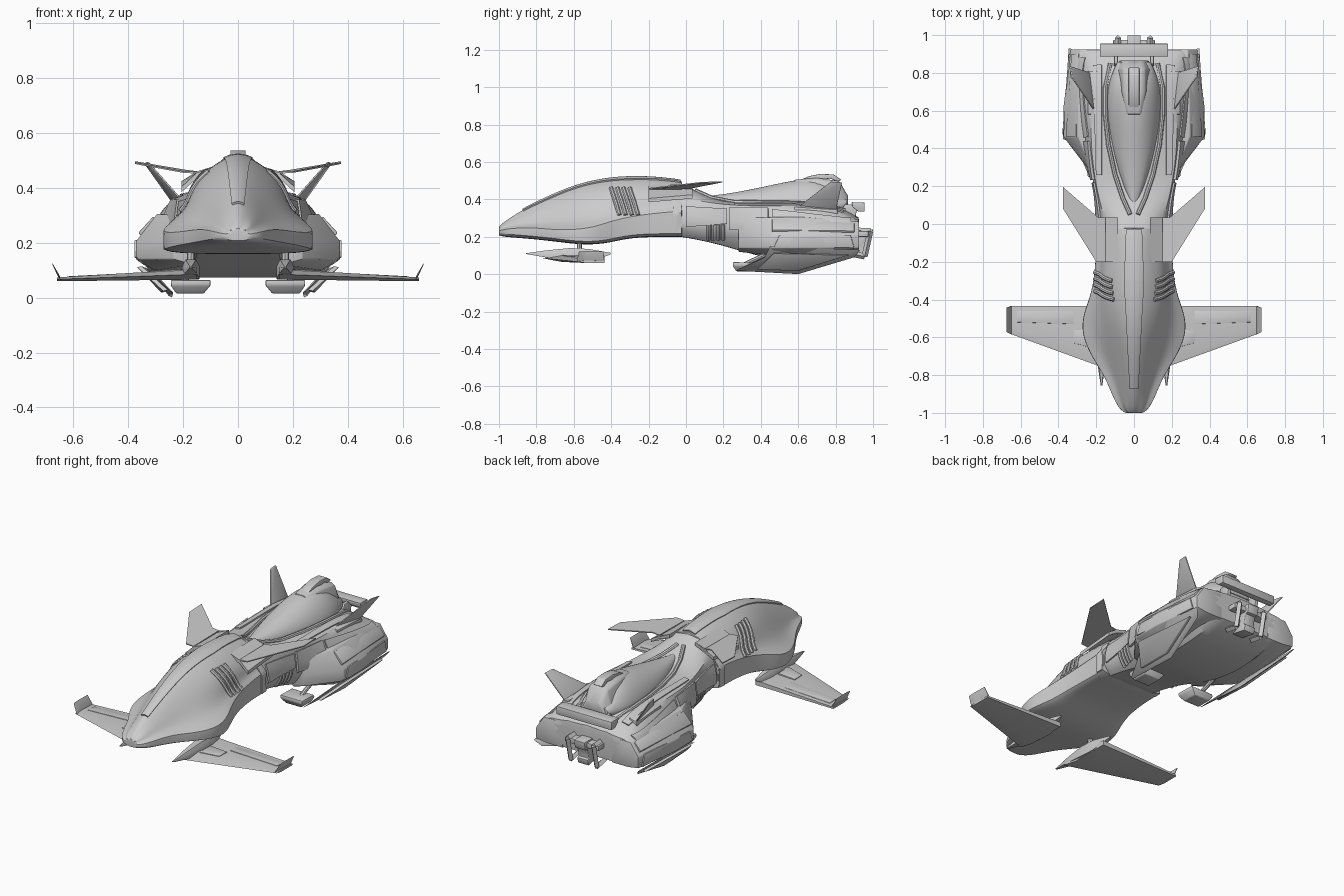
import bpy, bmesh, math
from mathutils import Vector as V


def loft(name, rings, mirror=False, sub=0, bevel=0.0, hard=(), caps=True):
    """Skin equal-length rings of points; `hard` lists ring indices kept as sharp lines."""
    bm = bmesh.new()
    crease = bm.edges.layers.float.new("crease_edge")
    rows = [[bm.verts.new(p) for p in r] for r in rings]
    n = len(rows[0])
    for a, b in zip(rows, rows[1:]):
        for i in range(n):
            j = (i + 1) % n
            bm.faces.new((a[i], a[j], b[j], b[i]))
        for i in hard:
            bm.edges.get((a[i], b[i]))[crease] = 0.7
    if caps:
        for r in (rows[0], rows[-1]):
            for e in bm.faces.new(r).edges:
                e[crease] = 0.8
    bmesh.ops.recalc_face_normals(bm, faces=bm.faces)
    me = bpy.data.meshes.new(name)
    bm.to_mesh(me)
    bm.free()
    ob = bpy.data.objects.new(name, me)
    bpy.context.collection.objects.link(ob)
    bpy.ops.object.select_all(action='DESELECT')
    bpy.context.view_layer.objects.active = ob
    ob.select_set(True)
    if sub:
        ob.modifiers.new("smooth", 'SUBSURF').levels = sub
        bpy.ops.object.modifier_apply(modifier="smooth")
    if bevel:
        m = ob.modifiers.new("bevel", 'BEVEL')
        m.width, m.segments, m.limit_method = bevel, 2, 'ANGLE'
        bpy.ops.object.modifier_apply(modifier="bevel")
    if mirror:
        ob.modifiers.new("mirror", 'MIRROR')
    bpy.ops.object.shade_smooth_by_angle(angle=math.radians(35))
    bpy.context.view_layer.update()
    return ob


def ring(y, half):
    """Full symmetric cross-section from a half profile that starts and ends on x = 0."""
    return [(x, y, z) for x, z in half] + [(-x, y, z) for x, z in half[-2:0:-1]]


def plate(name, pts, off, mirror=True, bevel=0.004):
    return loft(name, [pts, [V(p) + V(off) for p in pts]], mirror, bevel=bevel)


def tube(name, pts, r, mirror=True, sides=8):
    pts = [V(p) for p in pts]
    rings = []
    for i, p in enumerate(pts):
        q = (pts[min(i + 1, len(pts) - 1)] - pts[max(i - 1, 0)]).to_track_quat('Z', 'Y')
        rings.append([p + q @ V((r * math.cos(a), r * math.sin(a), 0))
                      for a in (2 * math.pi * k / sides for k in range(sides))])
    return loft(name, rings, mirror)


def hit(hull, p, d):
    """Surface point and normal on a hull seen from p along d."""
    ok, loc, nor, _ = hull.ray_cast(V(p) - V(d), V(d))
    if not ok:
        _, loc, nor, _ = hull.closest_point_on_mesh(V(p))
    return loc, nor


def patch(name, hull, c, d, t=0.01, mirror=True, n=10):
    """Raised panel that follows the hull inside the four-cornered outline c."""
    c = [V(p) for p in c]
    rings = []
    for i in range(n + 1):
        a, b = c[0].lerp(c[3], i / n), c[1].lerp(c[2], i / n)
        hits = [hit(hull, a.lerp(b, j / n), d) for j in range(n + 1)]
        rings.append([p + m * t for p, m in hits] + [p - m * 0.01 for p, m in hits[::-1]])
    return loft(name, rings, mirror)


SIDE, DOWN = (-1, 0, 0), (0, 0, -1)

# Front hull: y, half width, bottom, rim height, shoulder x, shoulder z, ridge x, top
front = [(-1.0, .045, .208, .232, .03, .25, .015, .258), (-.975, .085, .2, .24, .05, .265, .025, .285),
         (-.88, .125, .193, .25, .07, .29, .028, .345), (-.8, .16, .186, .248, .085, .315, .032, .385),
         (-.7, .225, .175, .238, .1, .35, .037, .432), (-.6, .272, .162, .238, .118, .385, .045, .472),
         (-.5, .276, .157, .25, .14, .41, .05, .5), (-.4, .237, .17, .285, .158, .425, .055, .516),
         (-.3, .212, .195, .31, .165, .425, .06, .524), (-.15, .2, .2, .33, .16, .425, .06, .52),
         (-.02, .2, .2, .34, .155, .42, .06, .502)]
front_hull = loft("front_hull", [ring(y, [
    (0, zb), (.8 * w, zb), (w, zb + .015), (w, zr), (.5 * (w + xs) - .012, zr + .3 * (zs - zr)),
    (xs, zs), (xr, zt - .015), (0, zt)]) for y, w, zb, zr, xs, zs, xr, zt in front],
    sub=2, hard=(2, 3, 11, 12))

# Rear hull: y, bottom half width, bottom, middle half width, middle z, shoulder x, shoulder z, top
rear = [(-.03, .15, .2, .195, .25, .15, .41, .49), (.06, .15, .185, .2, .24, .165, .395, .445),
        (.15, .15, .165, .205, .23, .19, .38, .405), (.25, .155, .138, .225, .22, .21, .37, .388),
        (.4, .18, .092, .265, .2, .228, .365, .395), (.6, .2, .068, .31, .2, .23, .368, .395),
        (.8, .2, .078, .31, .2, .225, .35, .385), (.925, .18, .135, .3, .2, .23, .285, .305)]
rear_hull = loft("rear_hull", [ring(y, [
    (0, zb), (wb, zb), (wm, zm), (wm - .005, zm + .08), (ws, zs), (.6 * ws, zt - .008), (0, zt)])
    for y, wb, zb, wm, zm, ws, zs, zt in rear], sub=2, hard=(1, 4, 8, 11))

# Raised panels that follow the hulls
patch("nose_spine", front_hull, [(-.02, -.87, 0), (.02, -.87, 0), (.05, -.3, 0), (-.05, -.3, 0)], DOWN, .008, False)
patch("neck_spine", front_hull, [(-.05, -.3, 0), (.05, -.3, 0), (.04, -.03, 0), (-.04, -.03, 0)], DOWN, .008, False)
patch("neck_collar", front_hull, [(0, -.07, .22), (0, -.07, .4), (0, -.025, .4), (0, -.025, .22)], SIDE, .006)
patch("neck_side_panel", rear_hull, [(0, .0, .255), (0, .0, .36), (0, .22, .35), (0, .22, .27)], SIDE)
patch("flank_panel", rear_hull, [(0, .235, .24), (0, .235, .355), (0, .44, .35), (0, .44, .23)], SIDE, .014)
patch("rear_flank_panel", rear_hull, [(0, .46, .25), (0, .46, .345), (0, .88, .295), (0, .88, .24)], SIDE, .008)
patch("deck_panel", rear_hull, [(.17, .26, 0), (.2, .26, 0), (.215, .84, 0), (.17, .84, 0)], DOWN, .008)

# Vent ribs on the front hull and on the waist
for k in range(4):
    pts = []
    for j in range(8):
        t = j / 7
        pts.append(hit(front_hull, (0, -.4 + .033 * k + .045 * t, .46 - .145 * t), SIDE)[0])
    tube(f"side_vent_rib_{k + 1}", pts, .012)
    pts = [hit(rear_hull, (0, .12 + .026 * k, .265 - .016 * j), SIDE)[0] for j in range(6)]
    tube(f"waist_vent_rib_{k + 1}", pts, .011)

# Canopy, its frame and the hump behind it
canopy = [(.1, .02, .42), (.2, .06, .428), (.35, .105, .455), (.5, .135, .488), (.62, .147, .512),
          (.75, .14, .51), (.86, .09, .4)]
loft("canopy", [ring(y, [(0, .34), (w, .34), (w, .385), (.75 * w, .4 + .5 * (z - .4)), (.35 * w, z - .006), (0, z)])
                for y, w, z in canopy], sub=2)
rim = [(.02, .05), (.06, .14), (.1, .26), (.135, .42), (.152, .58), (.152, .72), (.125, .85)]
tube("canopy_frame", [hit(rear_hull, (x, y, 0), DOWN)[0] for x, y in rim], .012)
loft("canopy_hump", [ring(y, [(0, .36), (w, .36), (.6 * w, z - .012), (.4 * w, z), (0, z)])
                     for y, w, z in ((.58, .07, .505), (.7, .1, .515), (.82, .1, .498), (.865, .08, .42))], bevel=.006)
plate("top_scoop", [(-.028, y, z) for y, z in ((.6, .5), (.66, .525), (.72, .537), (.79, .533), (.83, .505),
                                             (.81, .495), (.77, .512), (.7, .5))], (.056, 0, 0), False)

# Front wings with upturned tips, root fairings and struts


def wing_ring(x, y0, y1, z0, z1):
    m = y0 + .3 * (y1 - y0)
    return [(x, y0, (z0 + z1) / 2), (x, m, z1), (x, y1, z0 + .7 * (z1 - z0)), (x, y1, z0), (x, m, z0)]


loft("front_wing", [wing_ring(.15, -.765, -.435, .066, .105), wing_ring(.66, -.58, -.435, .06, .074)], True)
loft("wing_tip", [wing_ring(.648, -.584, -.435, .06, .077),
                  [(x + .02, y + .008, z + .052) for x, y, z in wing_ring(.655, -.58, -.45, .066, .072)]], True)
plate("wing_flap", [(.32, -.53, .086), (.62, -.52, .07), (.62, -.46, .068), (.32, -.46, .08)], (0, 0, .008), bevel=.002)
plate("wing_inner_panel", [(.21, -.66, .09), (.32, -.63, .083), (.32, -.56, .083), (.21, -.56, .09)], (0, 0, .014), bevel=.002)
fairing = [(-.855, .004, .108, .112), (-.75, .02, .09, .127), (-.62, .032, .07, .14), (-.52, .03, .066, .135),
           (-.405, .005, .105, .115)]
loft("wing_root_fairing", [[(.172 - w, y, a), (.172 + w, y, a), (.172 + w, y, .112), (.172 + w * .6, y, b),
                            (.172 - w * .6, y, b), (.172 - w, y, .112)] for y, w, a, b in fairing], True)
tube("wing_strut", [(.172, -.57, .12), (.172, -.57, .2)], .014)

# Middle fins: hull saddle plate and swept blade
plate("fin_saddle", [(.085, -.2, .48), (.085, .035, .48), (.15, .035, .46), (.205, .035, .425),
                     (.205, -.2, .405), (.15, -.2, .455)], (0, 0, -.02), bevel=0)
plate("middle_fin", [(.15, -.2, .452), (.2, -.2, .455), (.375, .08, .487), (.375, .195, .491), (.19, .035, .46),
                     (.15, .035, .455)], (0, 0, .006), bevel=0)

# Rear fins
plate("rear_fin", [(.205, .6, .36), (.225, .8, .335), (.335, .835, .49), (.325, .775, .495)], (.008, 0, 0), bevel=.002)
plate("rear_fin_base", [(.195, .58, .35), (.195, .81, .335), (.245, .81, .32), (.245, .58, .335)], (0, 0, .025))

# Side pods, outer armour and slanted lower blades
pod = [(.28, .225, .235, .3, .12), (.46, .295, .372, .305, .1), (.63, .295, .372, .305, .09), (.925, .285, .335, .28, .13)]
loft("side_pod", [[(.16, y, zt), (xi, y, zt), (xo, y, .205), (xo, y, .14), (xo - .07, y, zb), (.16, y, zb)]
                  for y, xi, xo, zt, zb in pod], True, bevel=.006)
plate("pod_armour", [(.368, .47, .145), (.368, .5, .21), (.338, .88, .21), (.336, .9, .14)], (.01, 0, 0))
plate("pod_top_rail", [(.3, .46, .285), (.355, .46, .225), (.325, .9, .22), (.285, .9, .265)], (.008, 0, .012))
plate("lower_blade", [(.365, .45, .145), (.335, .93, .125), (.31, .9, .09), (.24, .6, .0), (.235, .27, .018),
                      (.3, .42, .085)], (.012, 0, .006), bevel=.002)
plate("lower_blade_panel", [(.35, .47, .115), (.325, .87, .105), (.262, .6, .022), (.255, .38, .028)],
      (.018, 0, -.004), bevel=.003)

# Foot pads and their arms
loft("foot_pad", [[(.1, .25, .065), (.245, .25, .065), (.245, .36, .062), (.1, .36, .062)],
                  [(.1, .25, .045), (.245, .25, .045), (.245, .37, .045), (.1, .37, .045)],
                  [(.125, .27, .015), (.225, .27, .015), (.225, .36, .015), (.125, .36, .015)]], True, bevel=.005)
tube("foot_arm", [(.19, .31, .05), (.19, .36, .075), (.2, .5, .14)], .012)

# Tail: spoiler, mounts, central block, outer loops
plate("spoiler", [(-.18, y, z) for y, z in ((.885, .385), (.955, .383), (.955, .335), (.92, .335), (.89, .36))],
      (.36, 0, 0), False)
plate("spoiler_mount", [(.085, .83, .34), (.085, .85, .375), (.085, .92, .37), (.085, .9, .28)], (.02, 0, 0))
plate("tail_block", [(-.035, y, z) for y, z in ((.86, .24), (1.0, .24), (.99, .19), (.97, .19), (.955, .13), (.97, .125),
                                              (.96, .09), (.86, .11))], (.07, 0, 0), False)
plate("tail_cap", [(-.11, .9, .2), (-.11, .975, .2), (.11, .975, .2), (.11, .9, .2)], (0, 0, .03), False)
loop = [(.88, .235), (.985, .23), (.955, .095), (.88, .11)]
for i, (a, b) in enumerate(zip(loop, loop[1:])):
    tube(f"tail_loop_bar_{i + 1}", [(.085, *a), (.085, *b)], .016, sides=4)
